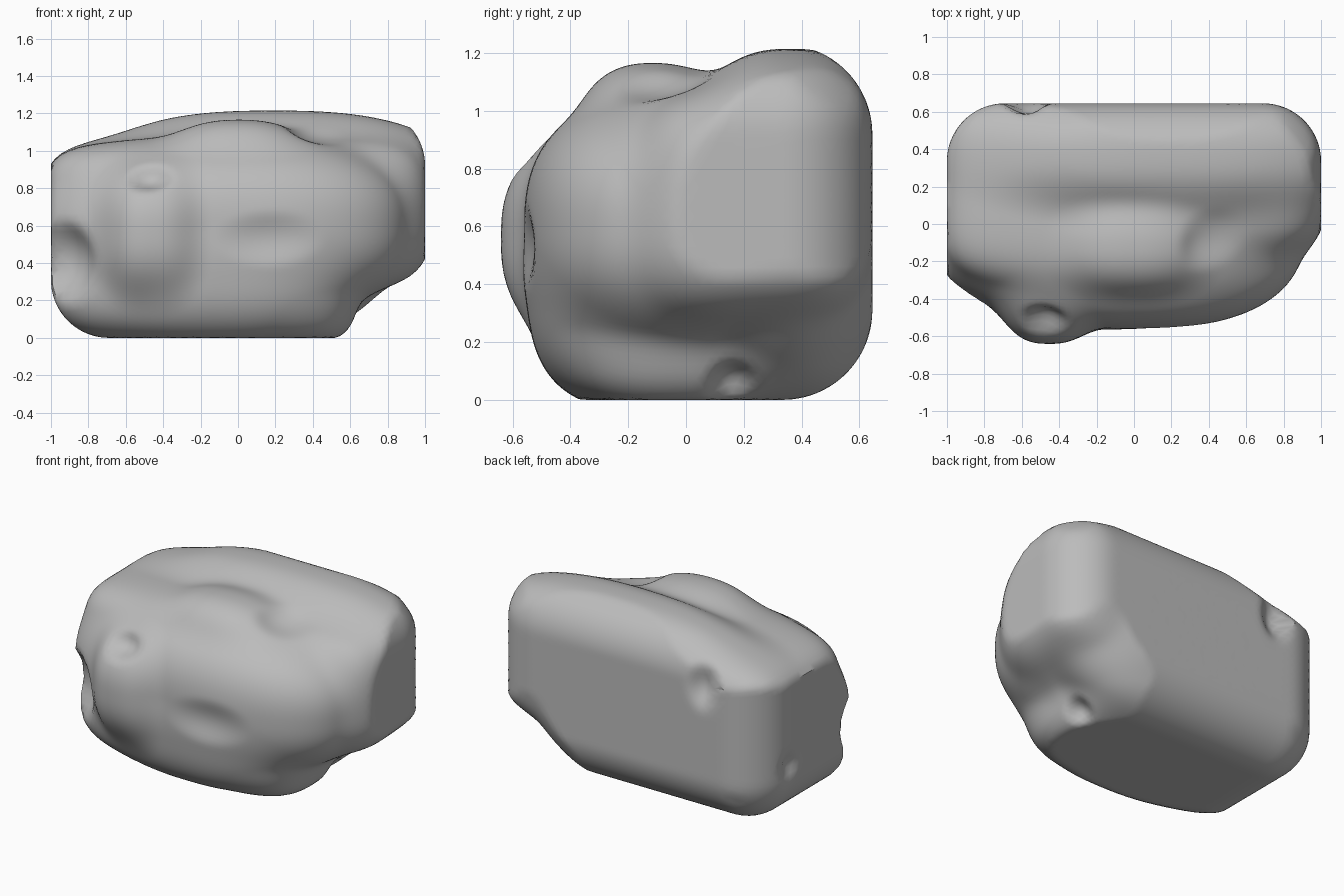
import bpy
import bmesh
import math
from mathutils import Vector

if "Cube" in bpy.data.objects:
    bpy.data.objects.remove(bpy.data.objects["Cube"])

BLEND = 0.1
CORE = Vector((0, 0.05, 0.6))

# Masses of the boulder: centre, radii, squareness
MASSES = [
    ((-0.25, 0.18, 0.64), (0.79, 0.5, 0.41), 4.5),      # left block
    ((0.5, 0.25, 0.68), (0.53, 0.4, 0.4), 3.5),         # right block
    ((-0.22, 0.1, 0.4), (0.82, 0.56, 0.44), 3.5),       # lower block
    ((0, 0, 0.6), (0.92, 0.56, 0.47), 2.5),             # rounded front
    ((-0.08, -0.2, 0.32), (0.6, 0.33, 0.32), 2.5),      # lower front
    ((0.19, 0.36, 0.85), (0.95, 0.32, 0.365), 2.5),     # back ridge
    ((0.33, 0.36, 0.4), (0.45, 0.28, 0.33), 2),         # slope under the overhang
    ((-0.46, -0.25, 0.56), (0.26, 0.39, 0.34), 2.6),    # front bulge
    ((0, -0.12, 1.0), (0.32, 0.21, 0.165), 2.3),        # top knob
    ((0.38, -0.03, 0.12), (0.21, 0.28, 0.14), 2.3),     # foot
]

# Hollows worn into the boulder
HOLLOWS = [
    ((0.45, -0.12, 1.13), (0.15, 0.14, 0.08), 2),       # dip beside the knob
    ((-0.48, -0.55, 0.87), (0.1, 0.1, 0.07), 2),        # front pit
    ((0.22, -0.66, 0.53), (0.32, 0.13, 0.15), 2),       # front ledge
    ((-0.98, -0.42, 0.4), (0.2, 0.2, 0.22), 2),         # recess beside the bulge
    ((-0.57, 0.7, 0.92), (0.1, 0.12, 0.15), 2),         # back dent
    ((-1.04, 0.34, 0.38), (0.08, 0.07, 0.08), 2),       # small side dent
    ((0.58, 0.16, 0.05), (0.07, 0.06, 0.06), 2),        # pit in the foot
]

# Rounded box that flattens the sides, and a shell that wears down its corners
LIMIT_CENTRE = (0, -0.0025, 0.615)
LIMIT_HALF = (1, 0.6475, 0.615)
LIMIT_ROUND = 0.31
SHELL = ((0, 0, 0.6), (1.12, 0.8, 0.74), 3)


def blob(p, centre, radii, power):
    """Approximate distance to a superellipsoid."""
    total = sum(abs((a - c) / r) ** power for a, c, r in zip(p, centre, radii))
    return (total ** (1 / power) - 1) * min(radii)


def rounded_box(p):
    gaps = [abs(a - c) - h + LIMIT_ROUND
            for a, c, h in zip(p, LIMIT_CENTRE, LIMIT_HALF)]
    outside = math.sqrt(sum(max(g, 0) ** 2 for g in gaps))
    return outside + min(max(gaps), 0) - LIMIT_ROUND


def soft_min(a, b, k):
    h = max(k - abs(a - b), 0) / k
    return min(a, b) - h * h * k / 4


def boulder(p):
    d = 9
    for mass in MASSES:
        d = soft_min(d, blob(p, *mass), BLEND)
    d = max(d, rounded_box(p), blob(p, *SHELL))
    for hollow in HOLLOWS:
        d = -soft_min(-d, blob(p, *hollow), BLEND / 2)
    return d


def surface_point(direction):
    near, far = 0.2, 1.6
    for _ in range(16):
        middle = (near + far) / 2
        if boulder(CORE + direction * middle) < 0:
            near = middle
        else:
            far = middle
    return CORE + direction * near


# Stone colour
stone = bpy.data.materials.new("stone_grey")
stone.use_nodes = True
grey = (0.5, 0.5, 0.5, 1)
stone.diffuse_color = grey
shader = next(n for n in stone.node_tree.nodes if n.type == 'BSDF_PRINCIPLED')
shader.inputs["Base Color"].default_value = grey

# Shape a sphere onto the boulder surface
bm = bmesh.new()
bmesh.ops.create_icosphere(bm, subdivisions=6, radius=1)
for v in bm.verts:
    v.co = surface_point(v.co.normalized())
bmesh.ops.recalc_face_normals(bm, faces=bm.faces)
mesh = bpy.data.meshes.new("boulder")
bm.to_mesh(mesh)
bm.free()
mesh.materials.append(stone)

rock = bpy.data.objects.new("boulder", mesh)
bpy.context.collection.objects.link(rock)
bpy.ops.object.select_all(action='DESELECT')
rock.select_set(True)
bpy.context.view_layer.objects.active = rock
bpy.ops.object.shade_smooth_by_angle(angle=math.radians(40))
